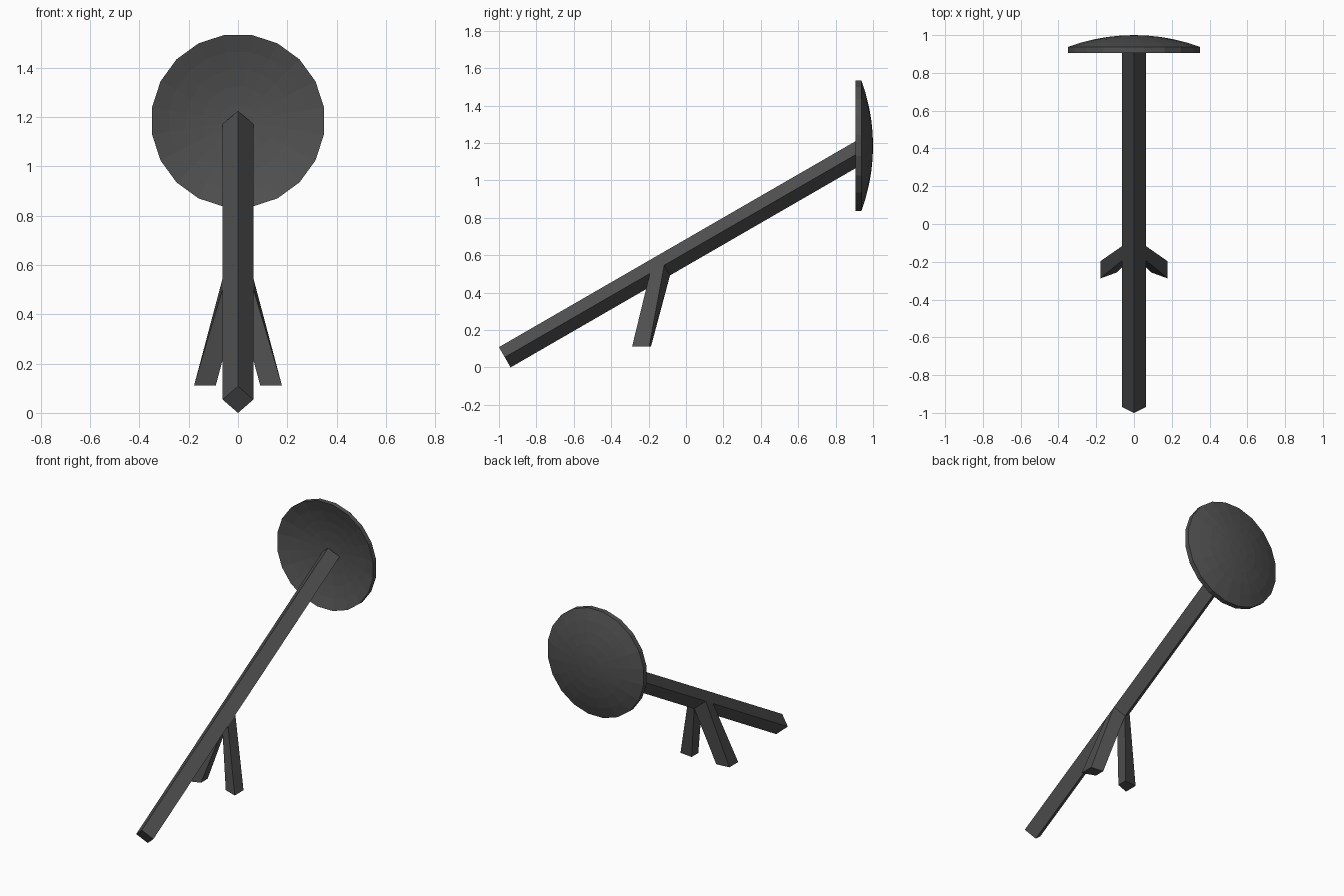
import bpy, bmesh, math
from mathutils import Vector

if "Cube" in bpy.data.objects:
    bpy.data.objects.remove(bpy.data.objects["Cube"])

grey = bpy.data.materials.new("dark grey")
grey.diffuse_color = (0.08, 0.08, 0.08, 1)
grey.use_nodes = True
grey.node_tree.nodes["Principled BSDF"].inputs["Base Color"].default_value = grey.diffuse_color


def finish(name, bm):
    bmesh.ops.recalc_face_normals(bm, faces=bm.faces)
    me = bpy.data.meshes.new(name)
    bm.to_mesh(me)
    bm.free()
    me.materials.append(grey)
    ob = bpy.data.objects.new(name, me)
    bpy.context.collection.objects.link(ob)
    return ob


def loft(name, ring_a, ring_b):
    """Closed prism between two rings of points."""
    bm = bmesh.new()
    a = [bm.verts.new(p) for p in ring_a]
    b = [bm.verts.new(p) for p in ring_b]
    n = len(a)
    for i in range(n):
        j = (i + 1) % n
        bm.faces.new((a[i], a[j], b[j], b[i]))
    bm.faces.new(a)
    bm.faces.new(b)
    return finish(name, bm)


# Sloping beam: square section set on its corner, rising 30 degrees to the back
HALF = 0.0625
ang = math.radians(30)
along = Vector((0, math.cos(ang), math.sin(ang)))
up = Vector((0, -math.sin(ang), math.cos(ang)))
side = Vector((1, 0, 0))
start = Vector((0, -0.969, 0.054))


def section(t):
    c = start + along * t
    return [c + up * HALF, c + side * HALF, c - up * HALF, c - side * HALF]


loft("beam", section(0), section(2.235))

# Dish: shallow spherical shell with 20 sides, hollow towards the front
N, R, RINGS = 20, 0.353, 5
CENTRE_Z, SAG, THICK = 1.185, 0.062, 0.032
SPHERE = (R * R + SAG * SAG) / (2 * SAG)

bm = bmesh.new()


def cap(y_tip):
    rings = []
    for k in range(1, RINGS + 1):
        r = R * k / RINGS
        y = y_tip - (SPHERE - math.sqrt(SPHERE ** 2 - r * r))
        rings.append([bm.verts.new((r * math.cos(2 * math.pi * (i + .5) / N), y,
                                    CENTRE_Z + r * math.sin(2 * math.pi * (i + .5) / N)))
                      for i in range(N)])
    tip = bm.verts.new((0, y_tip, CENTRE_Z))
    for i in range(N):
        j = (i + 1) % N
        bm.faces.new((tip, rings[0][i], rings[0][j]))
        for k in range(RINGS - 1):
            bm.faces.new((rings[k][i], rings[k + 1][i], rings[k + 1][j], rings[k][j]))
    return rings[-1]


outer, inner = cap(1.0), cap(1.0 - THICK)
for i in range(N):
    j = (i + 1) % N
    bm.faces.new((outer[i], outer[j], inner[j], inner[i]))
finish("dish", bm)

# Splayed legs: grow out of the lower side faces of the beam, cut flat at the foot
t_mid, w = 0.94, HALF / math.sqrt(2)
for name, s in (("right_leg", 1), ("left_leg", -1)):
    back, front = section(t_mid + w), section(t_mid - w)
    top = [back[1], front[1], front[2], back[2]]
    foot = [(0.178, -0.197, 0.112), (0.178, -0.288, 0.112),
            (0.09, -0.256, 0.112), (0.09, -0.187, 0.112)]
    loft(name, [(p[0] * s, p[1], p[2]) for p in top],
         [(p[0] * s, p[1], p[2]) for p in foot])
